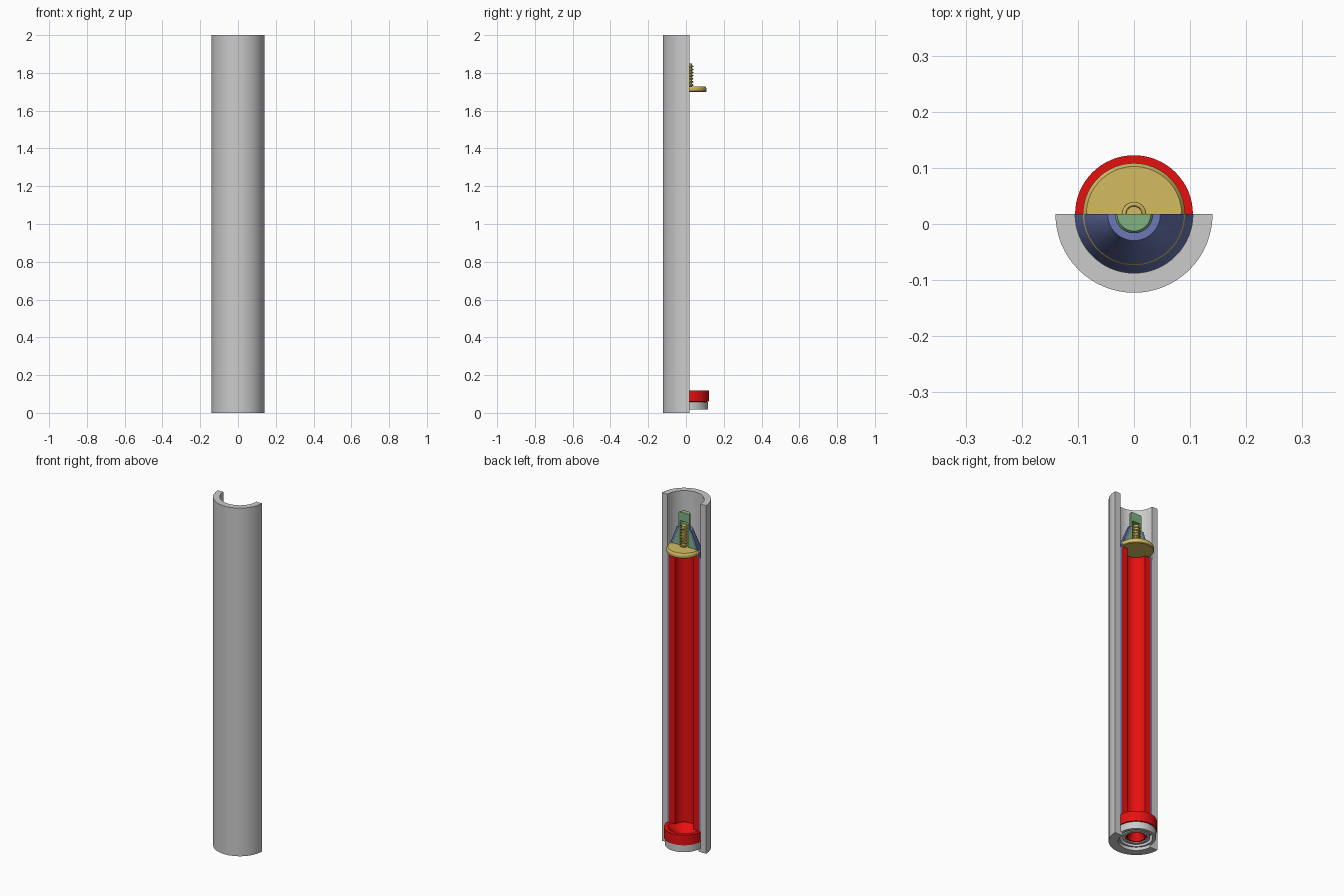
import bpy, bmesh
from math import pi, sin, cos, radians

if "Cube" in bpy.data.objects:
    bpy.data.objects.remove(bpy.data.objects["Cube"])

CY = 0.0175      # y of the common axis
SEG = 64


def mat(name, rgb):
    m = bpy.data.materials.new(name)
    m.diffuse_color = (*rgb, 1)
    m.use_nodes = True
    m.node_tree.nodes["Principled BSDF"].inputs["Base Color"].default_value = m.diffuse_color
    return m


BLUE = mat("blue", (0.15, 0.19, 0.46))
RED = mat("red", (0.80, 0.005, 0.005))
GREEN = mat("green", (0.22, 0.44, 0.22))
BRASS = mat("brass", (0.66, 0.50, 0.12))


def revolve(name, profile, material=None, half=False):
    """Spin a closed (r, z) section about the axis; half keeps only the front (-y) side."""
    bm = bmesh.new()
    steps = SEG // 2 if half else SEG
    count = steps + 1 if half else steps
    rings = []
    for i in range(count):
        a = pi + 2 * pi * i / SEG
        rings.append([bm.verts.new((r * cos(a), r * sin(a) + CY, z)) for r, z in profile])
    n = len(profile)
    for i in range(steps):
        a, b = rings[i], rings[(i + 1) % count]
        for j in range(n):
            k = (j + 1) % n
            if profile[j][0] == 0 and profile[k][0] == 0:
                continue
            bm.faces.new((a[j], a[k], b[k], b[j]))
    if half:
        bm.faces.new(rings[0])
        bm.faces.new(rings[-1][::-1])
    bmesh.ops.remove_doubles(bm, verts=bm.verts, dist=1e-5)
    bmesh.ops.recalc_face_normals(bm, faces=bm.faces)
    me = bpy.data.meshes.new(name)
    bm.to_mesh(me)
    bm.free()
    ob = bpy.data.objects.new(name, me)
    bpy.context.collection.objects.link(ob)
    if material:
        me.materials.append(material)
    bpy.ops.object.select_all(action='DESELECT')
    ob.select_set(True)
    bpy.context.view_layer.objects.active = ob
    bpy.ops.object.shade_smooth_by_angle(angle=radians(25))
    return ob


# cut-away outer tube with a small lip at the bottom
revolve("outer_tube", [(0.14, 0), (0.14, 2), (0.105, 2), (0.105, 0.018),
                       (0.092, 0.018), (0.092, 0)], half=True)

# cut-away casing with conical nose
revolve("casing", [(0.105, 0.118), (0.105, 1.68), (0.047, 1.83), (0.034, 1.83),
                   (0.034, 1.822), (0.095, 1.675), (0.095, 0.118)], BLUE, half=True)

# cut-away filling with a central channel
revolve("filling", [(0.095, 0.118), (0.095, 1.695), (0.057, 1.695), (0.057, 0.118)],
        RED, half=True)

# cut-away nose core with stem and spring bore
revolve("nose_core", [(0.073, 1.73), (0.034, 1.822), (0.034, 1.915), (0.030, 1.92),
                      (0, 1.92), (0, 1.87), (0.025, 1.87), (0.025, 1.73)], GREEN, half=True)

# base ring with a converging and diverging nozzle
revolve("nozzle", [(0.105, 0.06), (0.105, 0.118), (0.085, 0.118), (0.05, 0.085),
                   (0.025, 0.065), (0.045, 0.025), (0.052, 0.025), (0.052, 0.055)], RED)

# support rings below the nozzle
revolve("base_ring", [(0.1, 0.018), (0.1, 0.058), (0.083, 0.058), (0.083, 0.018)])
revolve("inner_base_ring", [(0.07, 0.022), (0.07, 0.058), (0.055, 0.058), (0.055, 0.022)])

# stepped piston disc and its guide rod
revolve("piston", [(0, 1.70), (0.088, 1.70), (0.091, 1.703), (0.091, 1.718), (0.085, 1.728),
                   (0.014, 1.728), (0.014, 1.85), (0, 1.85)], BRASS)

# coil spring round the rod
TURNS, PER = 7, 20
cu = bpy.data.curves.new("spring", 'CURVE')
cu.dimensions = '3D'
cu.bevel_depth = 0.004
cu.bevel_resolution = 2
cu.use_fill_caps = True
sp = cu.splines.new('POLY')
N = TURNS * PER
sp.points.add(N)
for i, p in enumerate(sp.points):
    a = 2 * pi * i / PER
    p.co = (0.018 * cos(a), CY + 0.018 * sin(a), 1.732 + 0.115 * i / N, 1)
cu.materials.append(BRASS)
bpy.context.collection.objects.link(bpy.data.objects.new("spring", cu))
